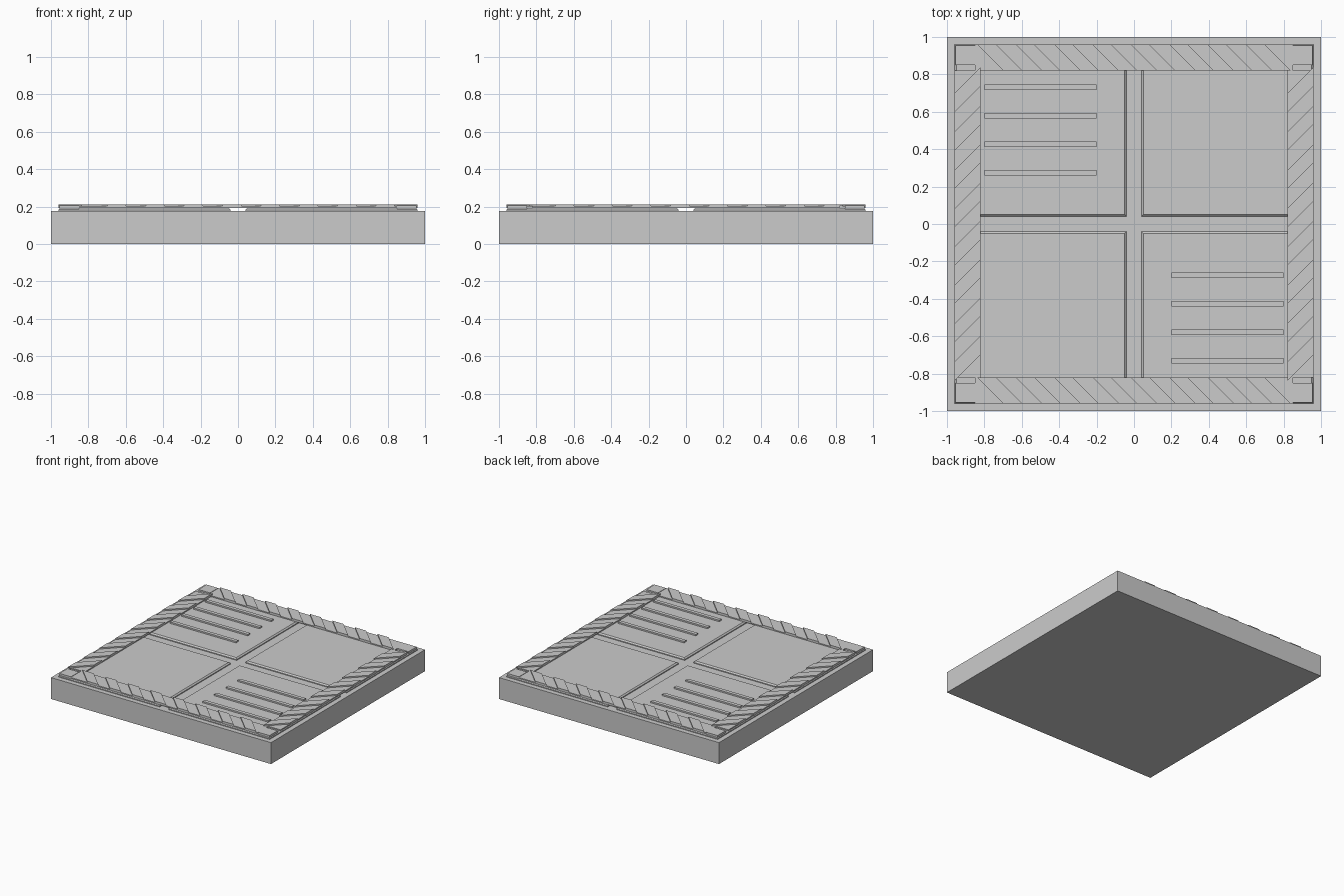
import bpy, bmesh

if "Cube" in bpy.data.objects:
    bpy.data.objects.remove(bpy.data.objects["Cube"])

BASE, PANEL, FRAME, TOP = 0.176, 0.193, 0.202, 0.212


def prism(name, outline, z0, z1, inset=0.0):
    """Extrude a convex outline; an inset pulls in the top for a chamfer."""
    bm = bmesh.new()
    bottom = bm.faces.new([bm.verts.new((x, y, z0)) for x, y in outline])
    new = bmesh.ops.extrude_face_region(bm, geom=[bottom])["geom"]
    top = [v for v in new if isinstance(v, bmesh.types.BMVert)]
    bmesh.ops.translate(bm, verts=top, vec=(0, 0, z1 - z0))
    if not bottom.is_valid or len(bm.faces) == len(outline) + 1:
        bm.faces.new([v for v in bm.verts if v not in top])
    bmesh.ops.recalc_face_normals(bm, faces=bm.faces)
    if inset:
        edges = [e for e in bm.edges if all(v in top for v in e.verts)]
        bmesh.ops.bevel(bm, geom=edges, offset=inset, segments=1,
                        affect='EDGES', profile=0.5)
    mesh = bpy.data.meshes.new(name)
    bm.to_mesh(mesh)
    bm.free()
    obj = bpy.data.objects.new(name, mesh)
    bpy.context.collection.objects.link(obj)
    return obj


def rect(x0, x1, y0, y1):
    x0, x1 = sorted((x0, x1))
    y0, y1 = sorted((y0, y1))
    return [(x0, y0), (x1, y0), (x1, y1), (x0, y1)]


# Slab
prism("base_slab", rect(-1, 1, -1, 1), 0, BASE)

# Four chamfered panels and corner blocks
for sx in (-1, 1):
    for sy in (-1, 1):
        prism("floor_panel", rect(sx * 0.04, sx * 0.96, sy * 0.04, sy * 0.96),
              BASE, PANEL, 0.01)
        prism("corner_block", rect(sx * 0.85, sx * 0.955, sy * 0.85, sy * 0.955),
              PANEL - 0.005, 0.205)

# Raised border strips with diagonal hazard stripes
A, B = 0.82, 0.96
for s in (-1, 1):
    prism("border_strip_x", rect(-0.85, 0.85, s * A, s * B), PANEL, FRAME)
    prism("border_strip_y", rect(s * A, s * B, -A, A), PANEL, FRAME)
    lo, hi = (A, B) if s > 0 else (-B, -A)
    for i in range(8):
        c = (i - 3.5) * 0.205
        w, d = 0.05, 0.07
        prism("hazard_stripe_x", [(c - w + d, lo), (c + w + d, lo),
                                  (c + w - d, hi), (c - w - d, hi)], FRAME, TOP)
        prism("hazard_stripe_y", [(lo, c - w - d), (hi, c - w + d),
                                  (hi, c + w + d), (lo, c + w - d)], FRAME, TOP)

# Grip bars on two opposite panels
for s in (-1, 1):
    for i in range(4):
        y = -s * (0.275 + 0.152 * i)
        prism("grip_bar", rect(s * 0.2, s * 0.8, y - 0.015, y + 0.015), PANEL, 0.205)
